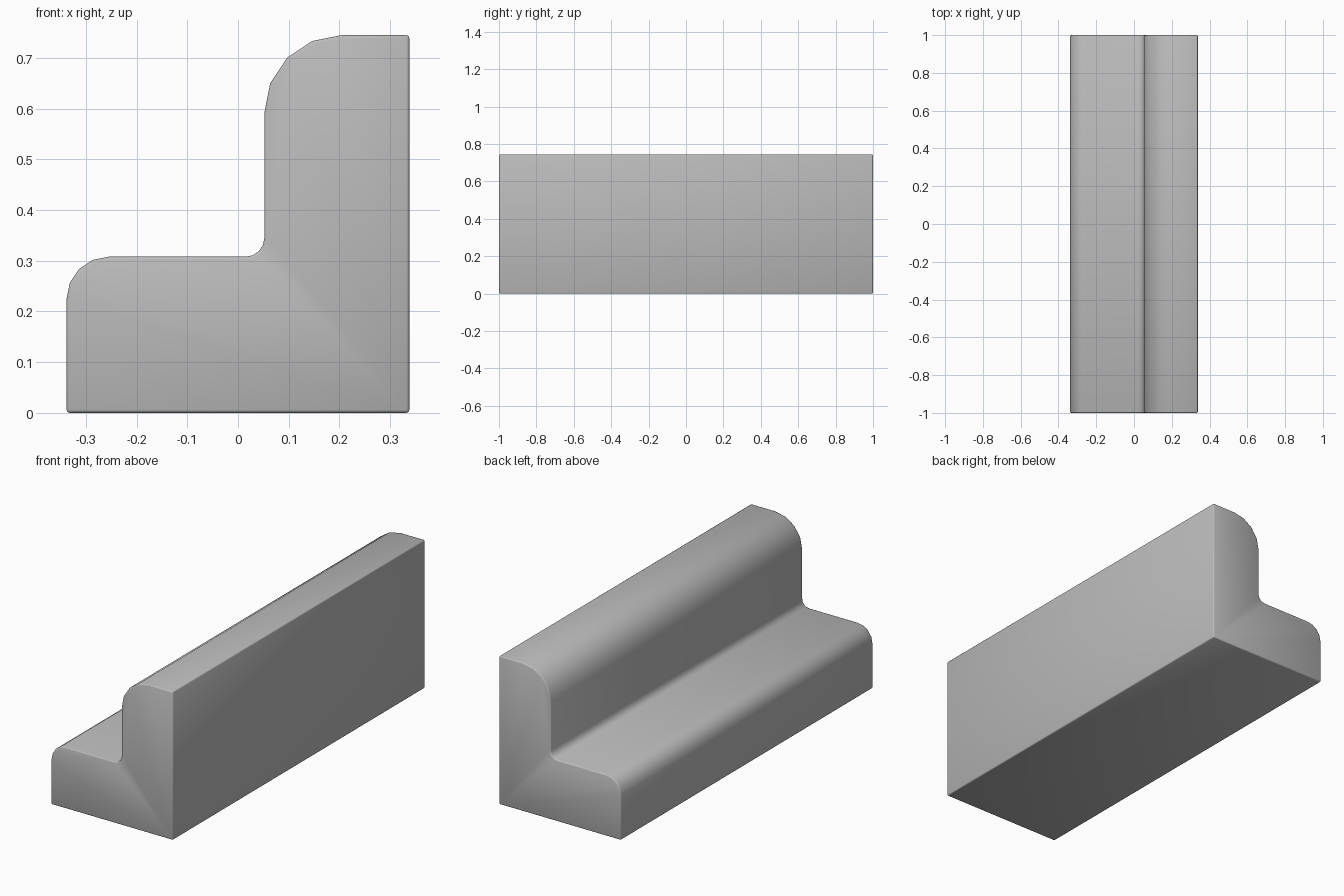
import bpy, bmesh
from math import cos, sin, pi

cube = bpy.data.objects.get("Cube")
if cube:
    bpy.data.objects.remove(cube, do_unlink=True)

grey = bpy.data.materials.new("plain_grey")
grey.use_nodes = True
colour = (0.5, 0.5, 0.5, 1)
grey.diffuse_color = colour
grey.node_tree.nodes["Principled BSDF"].inputs["Base Color"].default_value = colour


def arc(cx, cz, r, start, end, steps=4):
    """Points of a corner arc, angles in quarter turns."""
    angles = [(start + (end - start) * i / steps) * pi / 2 for i in range(steps + 1)]
    return [(cx + r * cos(a), cz + r * sin(a)) for a in angles]


# Stepped bench profile: base, back, rounded top, inner fillet, rounded seat edge
profile = [(-0.338, 0), (0.338, 0), (0.338, 0.745)]
profile += arc(0.205, 0.592, 0.153, 1, 2)
profile += arc(0.015, 0.345, 0.037, 0, -1)
profile += arc(-0.255, 0.225, 0.083, 1, 2)

# Extrude the profile along the length
bm = bmesh.new()
end = bm.faces.new([bm.verts.new((x, -1, z)) for x, z in profile])
side = bmesh.ops.extrude_face_region(bm, geom=[end], use_keep_orig=True)["geom"]
bmesh.ops.translate(bm, vec=(0, 2, 0),
                    verts=[v for v in side if isinstance(v, bmesh.types.BMVert)])
bmesh.ops.recalc_face_normals(bm, faces=bm.faces)

# Narrow chamfer on the hard edges only
hard = [e for e in bm.edges if e.calc_face_angle(0) > 0.8]
bmesh.ops.bevel(bm, geom=hard, offset=0.006, segments=2, profile=0.5, affect='EDGES')
for f in bm.faces:
    f.smooth = True

mesh = bpy.data.meshes.new("bench_body")
bm.to_mesh(mesh)
bm.free()
mesh.materials.append(grey)
bench = bpy.data.objects.new("bench_body", mesh)
bpy.context.collection.objects.link(bench)
